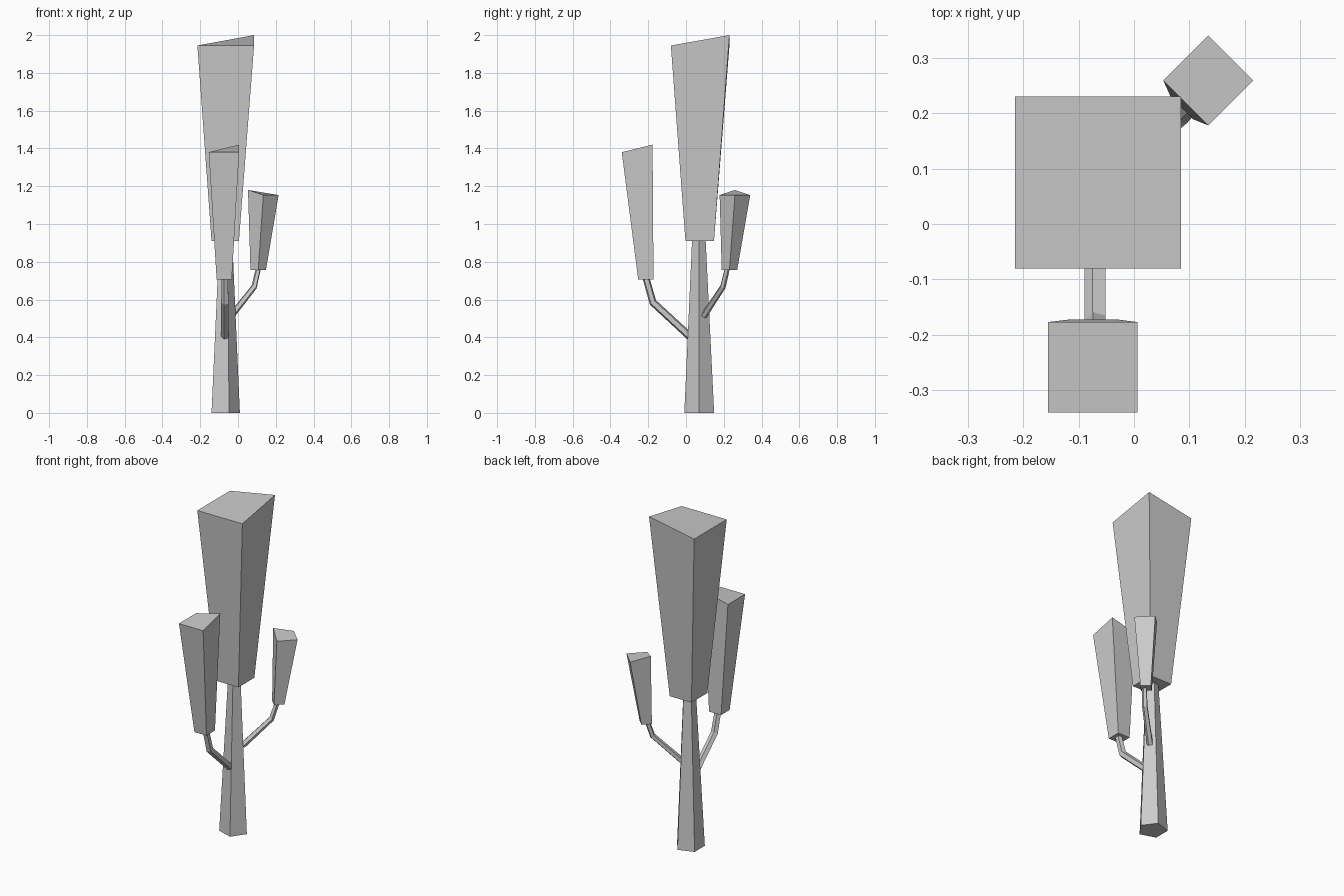
import bpy, bmesh, math
from mathutils import Vector

cube = bpy.data.objects.get("Cube")
if cube:
    bpy.data.objects.remove(cube, do_unlink=True)

grey = bpy.data.materials.new("plain_grey")
grey.use_nodes = True
colour = (0.6, 0.6, 0.6, 1)
grey.diffuse_color = colour
grey.node_tree.nodes["Principled BSDF"].inputs["Base Color"].default_value = colour


def loft(name, rings):
    """Closed, flat-faced solid through rings of equal point count."""
    bm = bmesh.new()
    loops = [[bm.verts.new(p) for p in ring] for ring in rings]
    n = len(loops[0])
    for a, b in zip(loops, loops[1:]):
        for i in range(n):
            j = (i + 1) % n
            bm.faces.new((a[i], a[j], b[j], b[i]))
    bm.faces.new(loops[0][::-1])
    bm.faces.new(loops[-1])
    bmesh.ops.triangulate(bm, faces=[f for f in bm.faces if len(f.verts) == 4 and abs(f.normal.z) > 0.5])
    bmesh.ops.recalc_face_normals(bm, faces=bm.faces)
    mesh = bpy.data.meshes.new(name)
    bm.to_mesh(mesh)
    bm.free()
    mesh.materials.append(grey)
    obj = bpy.data.objects.new(name, mesh)
    bpy.context.collection.objects.link(obj)
    return obj


def ring(centre, r, side=Vector((1, 0, 0)), up=Vector((0, 1, 0)), n=5):
    c = Vector(centre)
    return [c + r * (math.cos(t) * side + math.sin(t) * up)
            for t in (i * math.tau / n for i in range(n))]


def box_ring(x0, x1, y0, y1, z, lift=0):
    """Rectangle whose back left corner is lifted."""
    return [(x0, y0, z), (x1, y0, z), (x1, y1, z + lift), (x0, y1, z)]


def branch(name, points, radii):
    pts = [Vector(p) for p in points]
    flat = pts[-1] - pts[0]
    side = Vector((flat.y, -flat.x, 0)).normalized()
    rings = []
    for i, p in enumerate(pts):
        d = (pts[min(i + 1, len(pts) - 1)] - pts[max(i - 1, 0)]).normalized()
        rings.append(ring(p, radii[i], side, d.cross(side)))
    return loft(name, rings)


# Tapered five-sided trunk
loft("trunk", [ring((-0.073, 0.07, 0), 0.083), ring((-0.068, 0.068, 0.93), 0.037)])

# Main and front foliage blocks, each with one raised top corner
loft("main_foliage", [box_ring(-0.14, 0.005, -0.003, 0.148, 0.91),
                      box_ring(-0.215, 0.085, -0.08, 0.23, 1.945, 0.055)])
loft("front_foliage", [box_ring(-0.113, -0.033, -0.253, -0.172, 0.705),
                       box_ring(-0.155, 0.006, -0.34, -0.177, 1.38, 0.04)])

# Small rear foliage block, turned to a diamond
top = ring((0.134, 0.259, 1.153), 0.081, n=4)
top[2].z += 0.027
loft("rear_foliage", [ring((0.107, 0.23, 0.757), 0.041, n=4), top])

# Bent branches
branch("front_branch", [(-0.068, 0.02, 0.405), (-0.068, -0.175, 0.585), (-0.068, -0.212, 0.715)],
       (0.021, 0.021, 0.019))
branch("rear_branch", [(-0.035, 0.095, 0.515), (0.086, 0.195, 0.668), (0.108, 0.218, 0.765)],
       (0.018, 0.016, 0.014))
